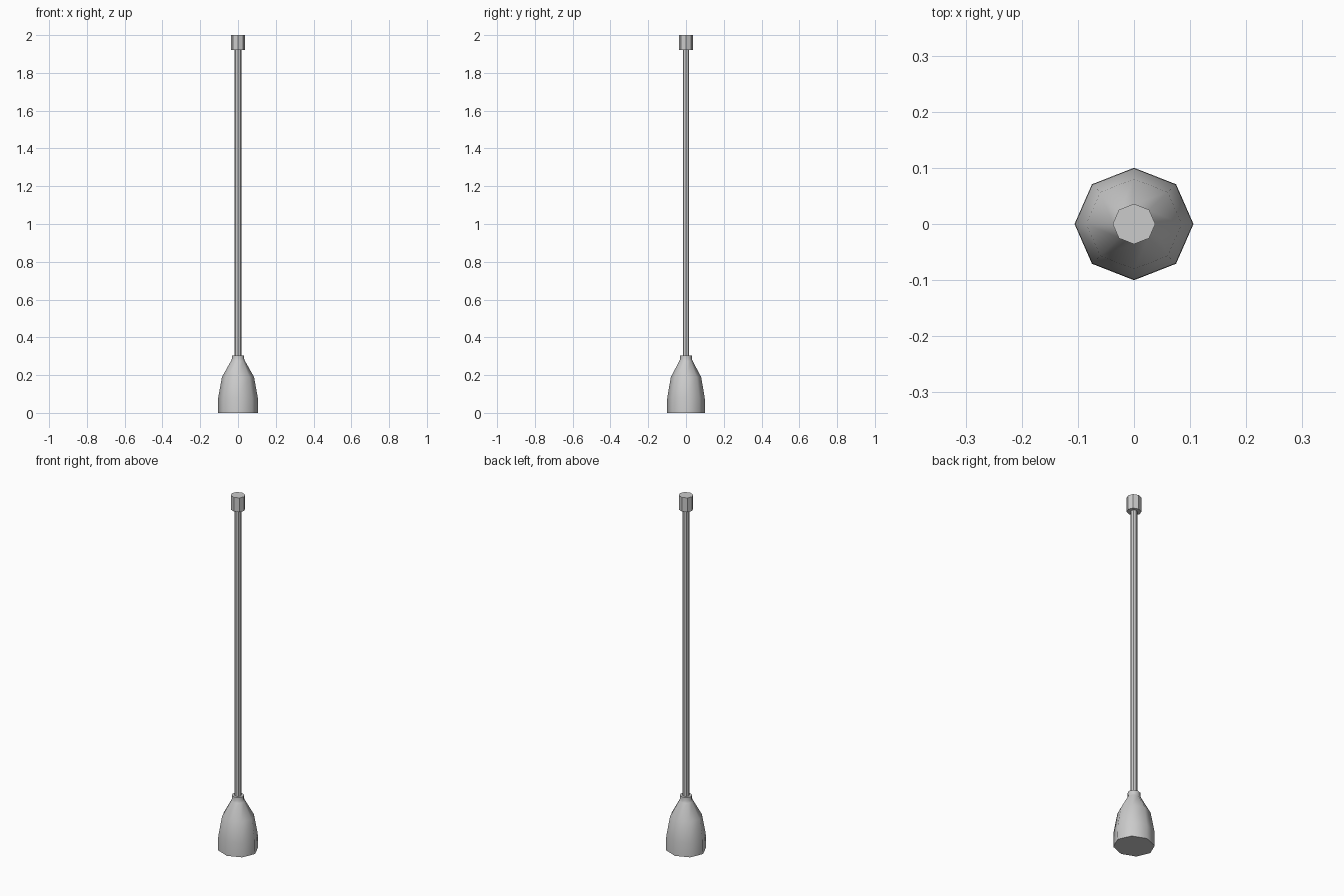
import bpy, bmesh
from math import cos, sin, pi, radians

if "Cube" in bpy.data.objects:
    bpy.data.objects.remove(bpy.data.objects["Cube"])

SIDES = 8
Y_RATIO = 0.945  # the whole lamp is slightly narrower front to back


def lathe(name, profile, smooth=False):
    """Closed eight-sided solid from (radius, height) pairs, bottom to top."""
    bm = bmesh.new()
    rings = [[bm.verts.new((r * cos(2 * pi * i / SIDES),
                            r * sin(2 * pi * i / SIDES) * Y_RATIO, z))
              for i in range(SIDES)] for r, z in profile]
    for low, high in zip(rings, rings[1:]):
        for i in range(SIDES):
            j = (i + 1) % SIDES
            bm.faces.new((low[i], low[j], high[j], high[i]))
    bm.faces.new(rings[0][::-1])
    bm.faces.new(rings[-1])
    mesh = bpy.data.meshes.new(name)
    bm.to_mesh(mesh)
    bm.free()
    obj = bpy.data.objects.new(name, mesh)
    bpy.context.collection.objects.link(obj)
    if smooth:
        bpy.context.view_layer.objects.active = obj
        obj.select_set(True)
        bpy.ops.object.shade_smooth_by_angle(angle=radians(50))
        obj.select_set(False)
    return obj


# Bell-shaped shade with a short neck
lathe("lamp_shade", [(0.106, 0), (0.105, 0.08), (0.085, 0.19),
                     (0.037, 0.275), (0.033, 0.285), (0.033, 0.305)], smooth=True)

# Hanging rod, running from the neck to the ceiling
lathe("hanging_rod", [(0.018, 0.29), (0.018, 2.0)])

# Ceiling cup
lathe("ceiling_mount", [(0.038, 1.92), (0.038, 2.0)])
